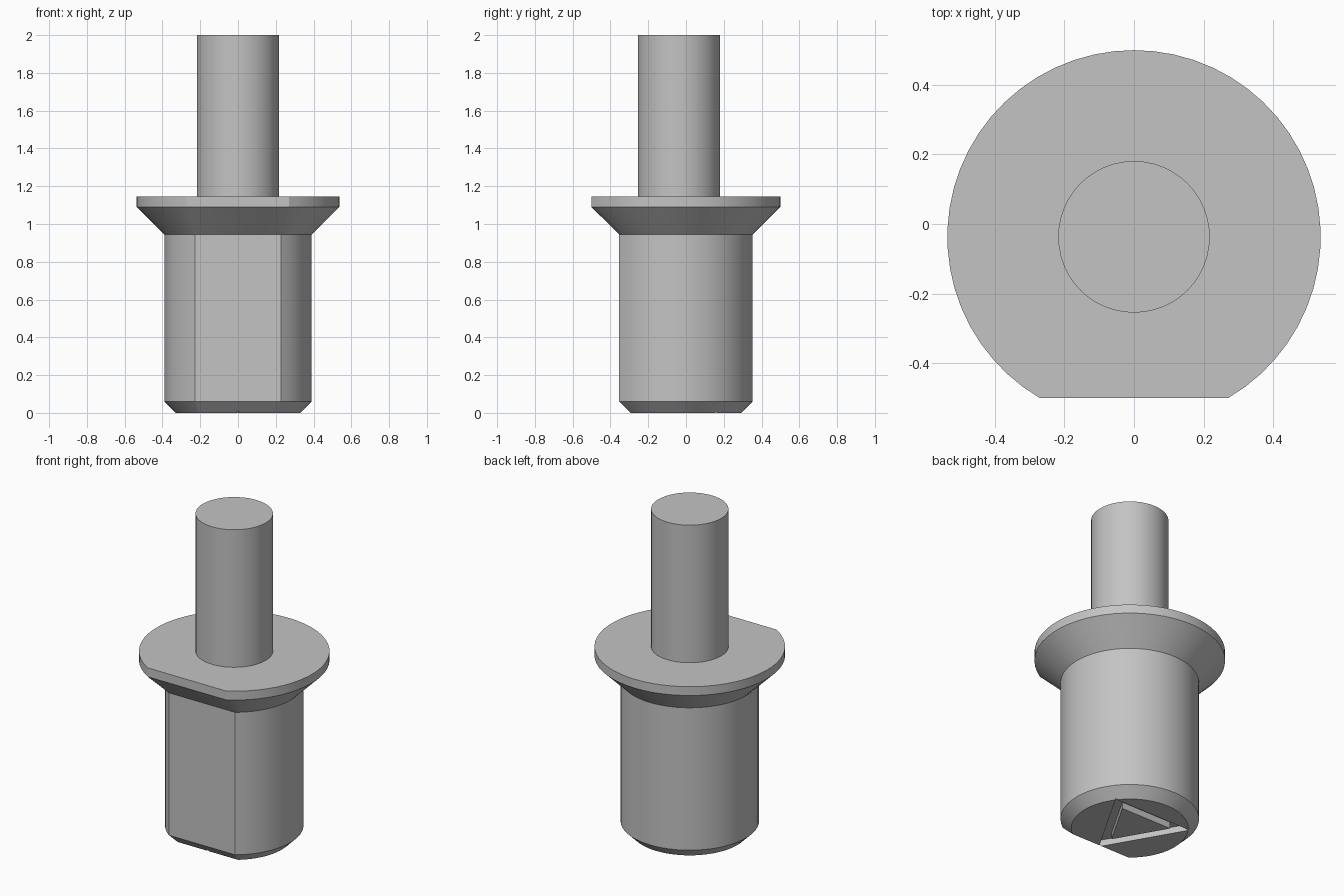
import bpy
import bmesh
import math

if "Cube" in bpy.data.objects:
    bpy.data.objects.remove(bpy.data.objects["Cube"], do_unlink=True)

AXIS_Y = -0.037     # axis of the round parts
FLAT_CUT = 0.073    # depth of the front flat below the round surface

metal = bpy.data.materials.new("plain grey")
metal.use_nodes = True
GREY = (0.55, 0.55, 0.55, 1)
metal.diffuse_color = GREY
metal.node_tree.nodes["Principled BSDF"].inputs["Base Color"].default_value = GREY


def loft(name, rings):
    """Join equal-length closed rings of points and cap both ends."""
    bm = bmesh.new()
    loops = [[bm.verts.new(p) for p in ring] for ring in rings]
    n = len(loops[0])
    for low, high in zip(loops, loops[1:]):
        for i in range(n):
            j = (i + 1) % n
            bm.faces.new((low[i], low[j], high[j], high[i]))
    bm.faces.new(loops[0][::-1])
    bm.faces.new(loops[-1])
    bmesh.ops.recalc_face_normals(bm, faces=bm.faces)
    mesh = bpy.data.meshes.new(name)
    bm.to_mesh(mesh)
    bm.free()
    mesh.materials.append(metal)
    obj = bpy.data.objects.new(name, mesh)
    bpy.context.collection.objects.link(obj)
    return obj


def d_ring(r, z, segments=48):
    """Circle with a flat on its front side."""
    half = math.acos((r - FLAT_CUT) / r)
    start, sweep = half - math.pi / 2, 2 * (math.pi - half)
    angles = [start + sweep * i / segments for i in range(segments + 1)]
    return [(r * math.cos(a), AXIS_Y + r * math.sin(a), z) for a in angles]


def circle(r, z, segments=48):
    angles = [2 * math.pi * i / segments for i in range(segments)]
    return [(r * math.cos(a), AXIS_Y + r * math.sin(a), z) for a in angles]


def triangle(radius, z):
    """Triangle pointing to the front."""
    angles = [math.radians(-90 + 120 * i) for i in range(3)]
    return [(radius * math.cos(a), 0.006 + radius * math.sin(a), z) for a in angles]


def select_only(obj):
    bpy.ops.object.select_all(action='DESELECT')
    obj.select_set(True)
    bpy.context.view_layer.objects.active = obj


# Body with chamfered foot, flared collar and front flat
profile = [(0.33, 0), (0.39, 0.06), (0.39, 0.945), (0.537, 1.09), (0.537, 1.145)]
body = loft("body", [d_ring(r, z) for r, z in profile])

# Pin
pin = loft("pin", [circle(0.218, 1.145), circle(0.218, 2)])

# Triangular groove in the underside: a closed ring with a triangular island
OUTER, INNER, DEPTH = 0.313, 0.203, 0.04
groove = loft("groove_cutter", [triangle(OUTER, -0.05), triangle(OUTER, DEPTH)])
island = loft("island_cutter", [triangle(INNER, -0.1), triangle(INNER, DEPTH + 0.1)])
for target, cutter in ((groove, island), (body, groove)):
    cutter.hide_render = True
    cut = target.modifiers.new("cut", 'BOOLEAN')
    cut.operation = 'DIFFERENCE'
    cut.solver = 'EXACT'
    cut.object = cutter
    select_only(target)
    bpy.ops.object.modifier_apply(modifier=cut.name)
for cutter in (groove, island):
    bpy.data.objects.remove(cutter, do_unlink=True)

# Smooth round walls, sharp rims
for obj in (body, pin):
    select_only(obj)
    bpy.ops.object.shade_smooth_by_angle(angle=math.radians(25))
